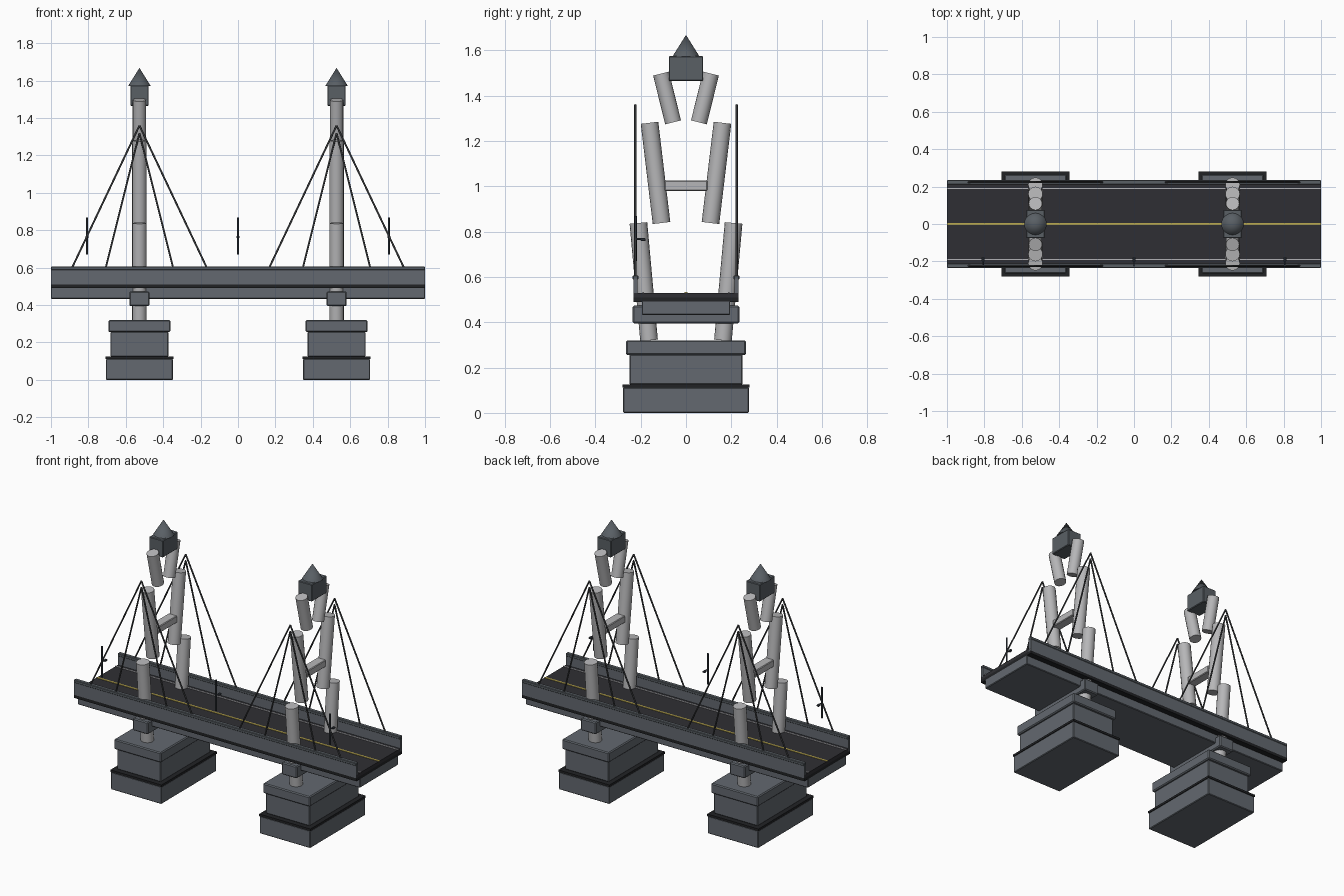
import bpy, math
from mathutils import Vector

if "Cube" in bpy.data.objects:
    bpy.data.objects.remove(bpy.data.objects["Cube"])


def material(name, r, g, b):
    m = bpy.data.materials.new(name)
    m.diffuse_color = (r, g, b, 1)
    m.use_nodes = True
    m.node_tree.nodes["Principled BSDF"].inputs["Base Color"].default_value = m.diffuse_color
    return m


STONE = material("blue grey stone", 0.125, 0.14, 0.16)
TOWER = material("pale tower concrete", 0.47, 0.47, 0.48)
ROOF = material("roof slate", 0.10, 0.115, 0.13)
ASPHALT = material("asphalt", 0.028, 0.028, 0.033)
BLACK = material("black trim", 0.015, 0.016, 0.018)
CABLE = material("cable steel", 0.05, 0.053, 0.057)
YELLOW = material("yellow paint", 0.50, 0.40, 0.08)
WHITE = material("lane paint", 0.45, 0.45, 0.47)
LAMP = material("lamp iron", 0.045, 0.055, 0.07)


def finish(ob, name, mat, bevel=0.0):
    ob.name = name
    ob.data.materials.append(mat)
    if bevel:
        mod = ob.modifiers.new("soft edge", "BEVEL")
        mod.width = bevel
        mod.segments = 1
    return ob


def box(name, mat, x, y, z, bevel=0.0):
    """Box from (min, max) ranges on each axis."""
    lo, hi = Vector((x[0], y[0], z[0])), Vector((x[1], y[1], z[1]))
    bpy.ops.mesh.primitive_cube_add(size=1, location=(lo + hi) / 2)
    ob = bpy.context.object
    for v in ob.data.vertices:
        v.co = Vector(a * b for a, b in zip(v.co, hi - lo))
    return finish(ob, name, mat, bevel)


def rod(name, mat, a, b, r, sides=16, r2=None):
    """Round bar or cone between two points."""
    a, b = Vector(a), Vector(b)
    d = b - a
    bpy.ops.mesh.primitive_cone_add(vertices=sides, radius1=r, radius2=r if r2 is None else r2,
                                    depth=d.length, location=(a + b) / 2)
    ob = bpy.context.object
    ob.rotation_mode = "QUATERNION"
    ob.rotation_quaternion = Vector((0, 0, 1)).rotation_difference(d)
    bpy.ops.object.shade_smooth_by_angle(angle=math.radians(50))
    return finish(ob, name, mat)


# deck: girder, road slab, painted lines
box("deck_girder", STONE, (-1, 1), (-0.195, 0.195), (0.433, 0.495), 0.004)
box("deck_edge", BLACK, (-1, 1), (-0.232, 0.232), (0.49, 0.509))
box("road", ASPHALT, (-1, 1), (-0.23, 0.23), (0.509, 0.53))
box("centre_line", YELLOW, (-1, 1), (-0.006, 0.006), (0.529, 0.533))

# side parapets with a top rail, and lane edge lines
for s, side in ((-1, "front"), (1, "back")):
    def span(a, b):
        return tuple(sorted((s * a, s * b)))
    box(side + "_parapet", STONE, (-1, 1), span(0.213, 0.232), (0.509, 0.59))
    box(side + "_top_rail", ROOF, (-1, 1), span(0.21, 0.235), (0.588, 0.606), 0.003)
    box(side + "_lane_line", WHITE, (-1, 1), span(0.186, 0.193), (0.529, 0.533))

# two towers
for tx, t in ((-0.527, "left"), (0.527, "right")):
    # stepped pier
    def tier(name, mat, hx, hy, z, bevel):
        box(f"{t}_{name}", mat, (tx - hx, tx + hx), (-hy, hy), z, bevel)
    tier("pier_foot", STONE, 0.179, 0.278, (0, 0.112), 0.004)
    tier("pier_trim", BLACK, 0.181, 0.28, (0.111, 0.125), 0)
    tier("pier_body", STONE, 0.155, 0.25, (0.125, 0.257), 0.004)
    tier("pier_cap", STONE, 0.166, 0.265, (0.256, 0.32), 0.006)
    # beam under the deck, brace and head block
    tier("deck_beam", STONE, 0.054, 0.236, (0.395, 0.473), 0.006)
    tier("brace", TOWER, 0.03, 0.095, (0.98, 1.025), 0.004)
    tier("head_block", ROOF, 0.049, 0.076, (1.465, 1.575), 0.004)
    rod(t + "_spire", ROOF, (tx, 0, 1.572), (tx, 0, 1.668), 0.06, 24, 0)

    for s in (-1, 1):
        # three separate leaning leg segments
        rod(t + "_lower_leg", TOWER, (tx, s * 0.163, 0.32), (tx, s * 0.21, 0.838), 0.039)
        rod(t + "_middle_leg", TOWER, (tx, s * 0.108, 0.838), (tx, s * 0.161, 1.28), 0.039)
        rod(t + "_upper_leg", TOWER, (tx, s * 0.057, 1.282), (tx, s * 0.11, 1.497), 0.036)
        # stay cables
        for dx, top in ((0.36, 1.36), (0.18, 1.32)):
            for d in (-dx, dx):
                rod(t + "_stay_cable", CABLE, (tx, s * 0.224, top),
                    (tx + d, s * 0.224, 0.6), 0.005, 8)

# lamps along the front side
for x in (-0.807, 0, 0.807):
    rod("lamp_post", LAMP, (x, -0.222, 0.67), (x, -0.222, 0.868), 0.005, 8)
    rod("lamp_arm", LAMP, (x, -0.222, 0.767), (x, -0.18, 0.767), 0.004, 8)
    box("lamp_head", LAMP, (x - 0.008, x + 0.008), (-0.2, -0.178), (0.759, 0.77), 0.002)
